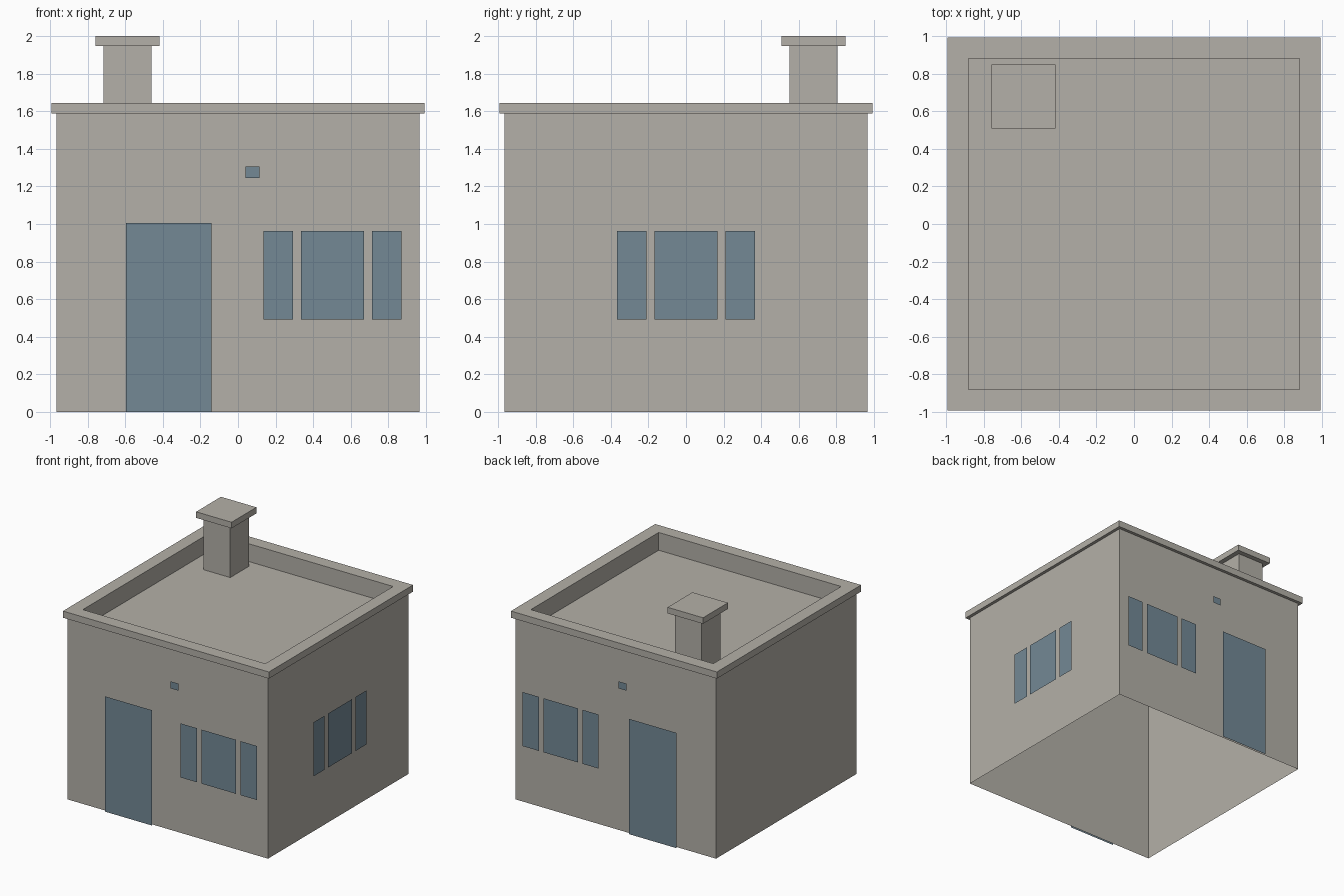
import bpy
import bmesh
from math import pi
from mathutils import Matrix, Vector

default = bpy.data.objects.get("Cube")
if default:
    bpy.data.objects.remove(default, do_unlink=True)


def make_material(name, rgb):
    mat = bpy.data.materials.new(name)
    mat.use_nodes = True
    mat.diffuse_color = (*rgb, 1)
    mat.node_tree.nodes["Principled BSDF"].inputs["Base Color"].default_value = (*rgb, 1)
    return mat


stone = make_material("warm grey stone", (0.456, 0.434, 0.392))
glass = make_material("slate blue", (0.172, 0.250, 0.302))


def finish(name, bm, mat):
    mesh = bpy.data.meshes.new(name)
    bm.to_mesh(mesh)
    bm.free()
    mesh.materials.append(mat)
    obj = bpy.data.objects.new(name, mesh)
    bpy.context.collection.objects.link(obj)
    return obj


def square_loft(name, profile, centre=(0, 0), cap=False):
    """Join square rings given as (half width, height), going up the outside."""
    bm = bmesh.new()
    rings = []
    for half, z in profile:
        rings.append([bm.verts.new((centre[0] + sx * half, centre[1] + sy * half, z))
                      for sx, sy in ((-1, -1), (1, -1), (1, 1), (-1, 1))])
    for low, high in zip(rings, rings[1:]):
        for i in range(4):
            j = (i + 1) % 4
            bm.faces.new((low[i], low[j], high[j], high[i]))
    if cap:
        bm.faces.new(rings[-1])
    return finish(name, bm, stone)


WALL, WALL_TOP = 0.966, 1.587
RIM, RIM_TOP = 0.993, 1.645
INNER, DECK = 0.88, 1.49

# House shell, open underneath
square_loft("walls", [(WALL, 0), (WALL, WALL_TOP)])
square_loft("coping", [(WALL, WALL_TOP), (RIM, WALL_TOP), (RIM, RIM_TOP), (INNER, RIM_TOP)])
square_loft("roof_deck", [(INNER, RIM_TOP), (INNER, DECK)], cap=True)

# Chimney
flue = (-0.588, 0.678)
square_loft("chimney_shaft", [(0.128, DECK), (0.128, 1.947)], flue)
square_loft("chimney_cap", [(0.128, 1.947), (0.171, 1.947), (0.171, 2)], flue, cap=True)


def panel(name, turn, u0, u1, z0, z1):
    """Thin sheet just off a wall; u runs rightwards as seen from outside."""
    bm = bmesh.new()
    spin = Matrix.Rotation(turn, 3, "Z")
    out = -WALL - 0.018
    corners = ((u0, z0), (u1, z0), (u1, z1), (u0, z1))
    bm.faces.new([bm.verts.new(spin @ Vector((u, out, z))) for u, z in corners])
    return finish(name, bm, glass)


def window(side, turn, centre):
    panes = {"left": (-0.367, -0.211), "middle": (-0.167, 0.167), "right": (0.211, 0.367)}
    for pane, (a, b) in panes.items():
        panel(f"{side}_window_{pane}_pane", turn, centre + a, centre + b, 0.493, 0.964)


# Windows on three walls
window("front", 0, 0.503)
window("side", pi / 2, 0)
window("back", pi, -0.52)

# Doors and the small plates above them
panel("front_door", 0, -0.596, -0.141, 0, 1.005)
panel("back_door", pi, 0.141, 0.596, 0, 1.005)
panel("front_plate", 0, 0.039, 0.115, 1.244, 1.305)
panel("back_plate", pi, 0.037, 0.113, 1.244, 1.305)
